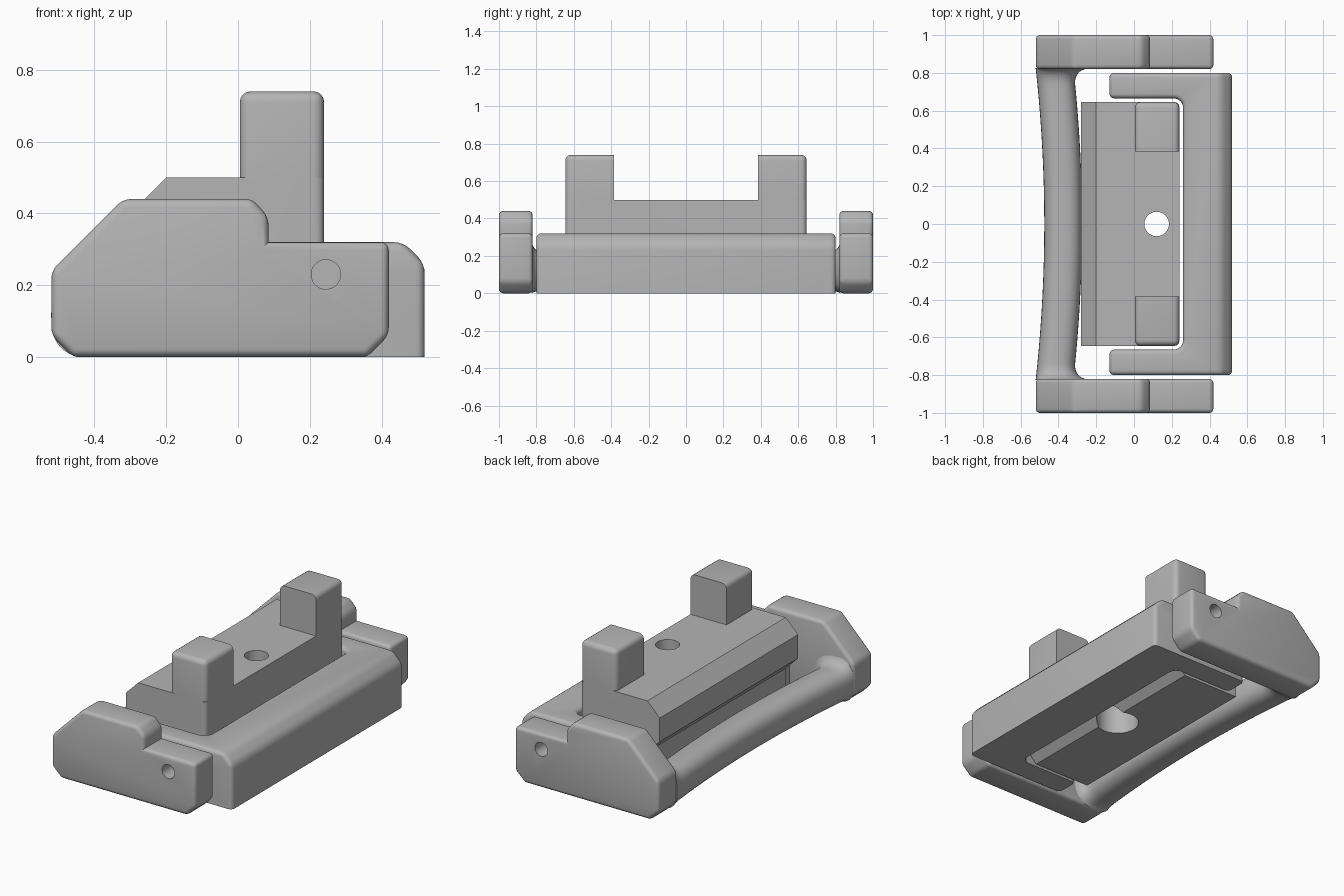
import bpy, bmesh, math
from mathutils import Vector

if "Cube" in bpy.data.objects:
    bpy.data.objects.remove(bpy.data.objects["Cube"], do_unlink=True)

GREY = (0.46, 0.46, 0.46, 1)
mat = bpy.data.materials.new("matte grey")
mat.use_nodes = True
mat.diffuse_color = GREY
mat.node_tree.nodes["Principled BSDF"].inputs["Base Color"].default_value = GREY


def finish(name, bm):
    bmesh.ops.recalc_face_normals(bm, faces=bm.faces)
    mesh = bpy.data.meshes.new(name)
    bm.to_mesh(mesh)
    bm.free()
    obj = bpy.data.objects.new(name, mesh)
    bpy.context.collection.objects.link(obj)
    mesh.materials.append(mat)
    return obj


def prism(name, profile, axis, lo, hi, bevels=()):
    """Extrude a 2D profile along an axis; bevels = (rule, width, segments)."""
    bm = bmesh.new()
    place = {"y": lambda a, b, c: (a, c, b), "z": lambda a, b, c: (a, b, c)}[axis]
    face = bm.faces.new([bm.verts.new(place(a, b, lo)) for a, b in profile])
    ext = bmesh.ops.extrude_face_region(bm, geom=[face])["geom"]
    bmesh.ops.translate(bm, vec=place(0, 0, hi - lo),
                        verts=[v for v in ext if isinstance(v, bmesh.types.BMVert)])
    bmesh.ops.recalc_face_normals(bm, faces=bm.faces)
    for rule, width, segments in bevels:
        edges = [e for e in bm.edges if rule(e, *[v.co for v in e.verts])]
        bmesh.ops.bevel(bm, geom=edges, offset=width, segments=segments,
                        profile=0.5, affect="EDGES", clamp_overlap=True)
    return finish(name, bm)


def cylinder(x, y, z, radius, depth, along_y=False):
    bpy.ops.mesh.primitive_cylinder_add(
        vertices=40, radius=radius, depth=depth, location=(x, y, z),
        rotation=(math.pi / 2 if along_y else 0, 0, 0))
    return bpy.context.object


def combine(obj, other, operation):
    mod = obj.modifiers.new("combine", "BOOLEAN")
    mod.operation, mod.object, mod.solver = operation, other, "EXACT"
    bpy.context.view_layer.objects.active = obj
    bpy.ops.object.modifier_apply(modifier=mod.name)
    bpy.data.objects.remove(other, do_unlink=True)


def smooth(obj):
    bpy.ops.object.select_all(action="DESELECT")
    obj.select_set(True)
    bpy.context.view_layer.objects.active = obj
    bpy.ops.object.shade_smooth_by_angle(angle=math.radians(32))


def near(a, b, i, value):
    return abs(a[i] - value) < 0.001 and abs(b[i] - value) < 0.001


def off_floor(e, a, b):
    return e.is_convex and not near(a, b, 2, 0)


# Side plates of the swinging handle, with pivot holes
plate_profile = [(-0.46, 0), (0.36, 0), (0.42, 0.06), (0.42, 0.32), (0.085, 0.32),
                 (0.085, 0.39), (0.04, 0.44), (-0.32, 0.44), (-0.52, 0.24), (-0.52, 0.06)]
for side, label in ((1, "back"), (-1, "front")):
    lo, hi = sorted((0.82 * side, side))
    plate = prism(label + "_side_plate", plate_profile, "y", lo, hi,
                  [(lambda e, a, b: e.is_convex, 0.022, 4)])
    combine(plate, cylinder(0.245, 0.9 * side, 0.23, 0.041, 0.3, True), "DIFFERENCE")
    smooth(plate)

# Bowed grip bar flaring into the plates
bm = bmesh.new()
rings = []
COUNT, SIDES = 48, 32
for i in range(COUNT + 1):
    y = -0.825 * math.cos(math.pi * i / COUNT)
    u = min(1, max(0, (abs(y) - 0.74) / 0.08))
    flare = 0.07 * (1 - math.sqrt(1 - u * u))
    cx = -0.375 - 0.045 * (y / 0.82) ** 2
    ring = []
    for k in range(SIDES):
        c, s = (f(2 * math.pi * k / SIDES) for f in (math.cos, math.sin))
        wide = 0.1 + (flare if c > 0 else 0)
        tall = 0.1 + (flare * 0.7 if s > 0 else flare * 0.2)
        ring.append(bm.verts.new((
            cx + wide * math.copysign(abs(c) ** 0.8, c), y,
            0.115 + tall * math.copysign(abs(s) ** 0.8, s))))
    rings.append(ring)
for r0, r1 in zip(rings, rings[1:]):
    for k in range(SIDES):
        n = (k + 1) % SIDES
        bm.faces.new((r0[k], r0[n], r1[n], r1[k]))
bm.faces.new(rings[0])
bm.faces.new(rings[-1])
smooth(finish("grip_bar", bm))

# C-shaped pivot frame
frame = prism("pivot_frame", [(-0.13, -0.8), (0.52, -0.8), (0.52, 0.8), (-0.13, 0.8),
                              (-0.13, 0.665), (0.26, 0.665), (0.26, -0.665), (-0.13, -0.665)],
              "z", 0, 0.32,
              [(lambda e, a, b: near(a, b, 0, 0.26) and abs(a.z - b.z) > 0.1, 0.05, 6),
               (lambda e, a, b: near(a, b, 0, 0.52) and near(a, b, 2, 0.32), 0.06, 1),
               (lambda e, a, b: off_floor(e, a, b) and e.calc_face_angle(0) > 0.5, 0.025, 4)])
for side in (1, -1):
    combine(frame, cylinder(0.245, 0.8 * side, 0.23, 0.041, 0.16, True), "DIFFERENCE")
smooth(frame)

# Central body with chamfered long edges
body = prism("central_body", [(-0.2, 0), (0.17, 0), (0.24, 0.07), (0.24, 0.5), (-0.2, 0.5),
                              (-0.28, 0.42), (-0.28, 0.28), (-0.2, 0.2)],
             "y", -0.645, 0.645,
             [(lambda e, a, b: near(a, b, 1, a.y) and abs(a.z - b.z) > 0.3
               and a.x > 0.2, 0.025, 4)])

# Upright posts at both ends of the body
for side in (1, -1):
    lo, hi = sorted((0.385 * side, 0.645 * side))
    post = prism("post", [(0.005, 0.2), (0.24, 0.2), (0.24, 0.74), (0.005, 0.74)], "y", lo, hi,
                 [(lambda e, a, b: max(a.z, b.z) > 0.7
                   and not near(a, b, 1, 0.385 * side), 0.03, 4)])
    combine(body, post, "UNION")

# Screw hole and its wide recess underneath
combine(body, cylinder(0.12, 0, 0.3, 0.065, 0.8), "DIFFERENCE")
combine(body, cylinder(0.12, 0, 0.05, 0.117, 0.4), "DIFFERENCE")
smooth(body)
